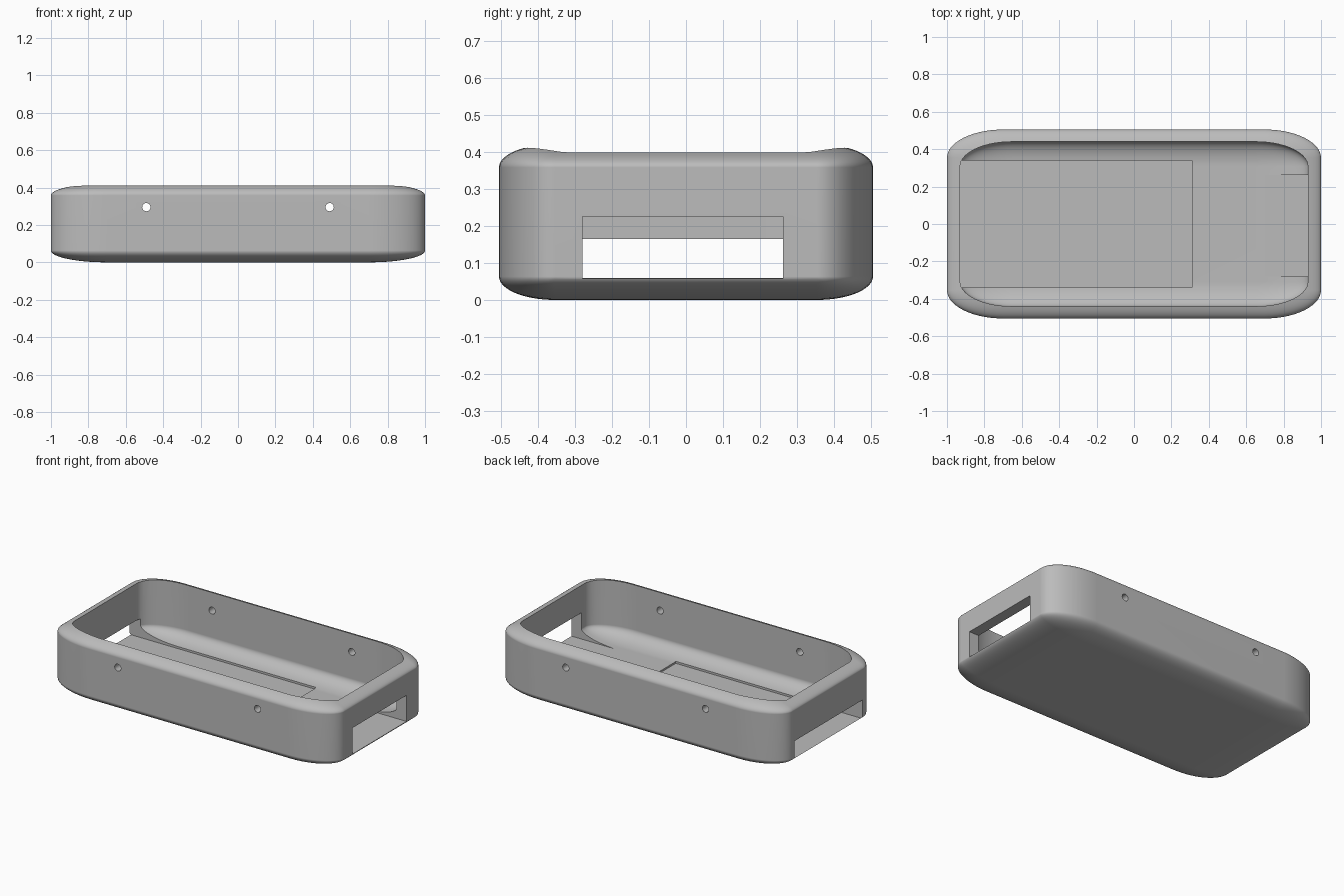
import bpy
import bmesh
from math import radians, pi
from mathutils import Matrix, Vector

cube = bpy.data.objects.get("Cube")
if cube:
    bpy.data.objects.remove(cube, do_unlink=True)

# Single grey plastic
GREY = (0.5, 0.5, 0.5, 1)
grey = bpy.data.materials.new("grey plastic")
grey.use_nodes = True
grey.diffuse_color = GREY
grey.node_tree.nodes["Principled BSDF"].inputs["Base Color"].default_value = GREY


def add_object(name, bm):
    bmesh.ops.recalc_face_normals(bm, faces=bm.faces)
    mesh = bpy.data.meshes.new(name)
    bm.to_mesh(mesh)
    bm.free()
    mesh.materials.append(grey)
    obj = bpy.data.objects.new(name, mesh)
    bpy.context.collection.objects.link(obj)
    return obj


def box(name, low, high, rounding=0, segments=14):
    """Box between two corners; rounding is a share of each half size."""
    low, high = Vector(low), Vector(high)
    bm = bmesh.new()
    bmesh.ops.create_cube(bm, size=2)
    if rounding:
        bmesh.ops.bevel(bm, geom=bm.edges[:], offset=rounding,
                        segments=segments, profile=0.5, affect='EDGES')
    bmesh.ops.scale(bm, vec=(high - low) / 2, verts=bm.verts)
    bmesh.ops.translate(bm, vec=(high + low) / 2, verts=bm.verts)
    return add_object(name, bm)


def cross_pin(name, x, z, radius):
    """Cylinder running front to back."""
    bm = bmesh.new()
    bmesh.ops.create_cone(bm, cap_ends=True, segments=32, radius1=radius,
                          radius2=radius, depth=1.4,
                          matrix=Matrix.Translation((x, 0, z)) @ Matrix.Rotation(pi / 2, 4, 'X'))
    return add_object(name, bm)


# Outer shell
tray = box("tray_shell", (-1, -0.505, 0), (1, 0.505, 0.421), rounding=0.3)

# Cavity, end openings and screw holes
cutters = [
    box("cavity_cutter", (-0.93, -0.44, 0.058), (0.93, 0.44, 0.51), rounding=0.3),
    box("left_end_slot_cutter", (0.7, -0.28, 0.0585), (1.1, 0.262, 0.225)),
    box("right_end_channel_cutter", (-1.1, -0.34, 0.047), (0.31, 0.34, 0.165)),
]
for side in (-1, 1):
    cutters.append(cross_pin("screw_hole_cutter", side * 0.49, 0.295, 0.022))

bpy.ops.object.select_all(action='DESELECT')
bpy.context.view_layer.objects.active = tray
tray.select_set(True)
for cutter in cutters:
    cutter.hide_render = True
    cut = tray.modifiers.new(cutter.name, 'BOOLEAN')
    cut.operation = 'DIFFERENCE'
    cut.solver = 'EXACT'
    cut.object = cutter
    bpy.ops.object.modifier_apply(modifier=cut.name)
    bpy.data.objects.remove(cutter, do_unlink=True)

# Smooth fillets, crisp cut edges
bpy.ops.object.shade_smooth_by_angle(angle=radians(25))
weighted = tray.modifiers.new("weighted normals", 'WEIGHTED_NORMAL')
weighted.keep_sharp = True
